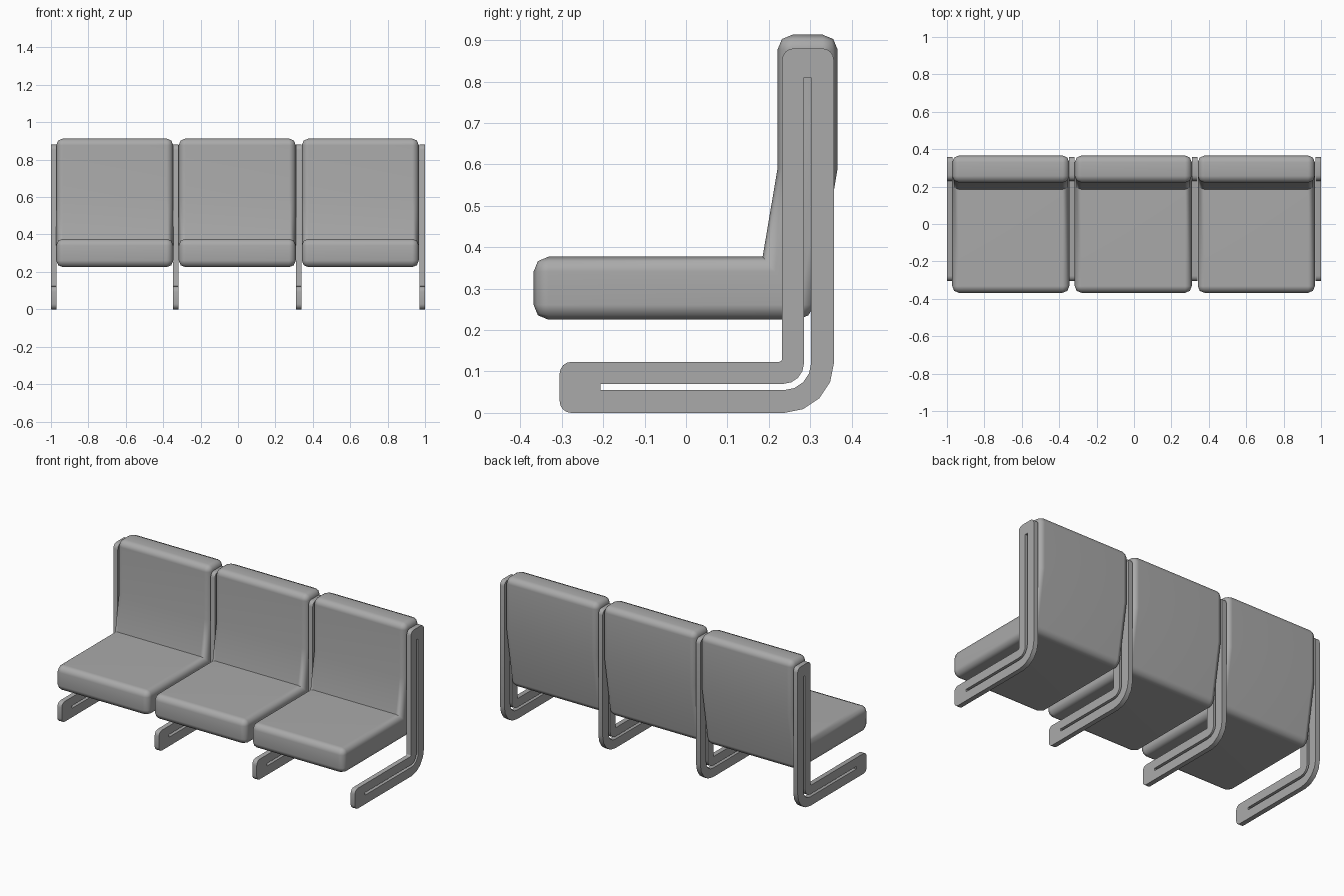
import bpy
import bmesh
from math import sin, cos, pi, radians

cube = bpy.data.objects.get("Cube")
if cube:
    bpy.data.objects.remove(cube, do_unlink=True)


def make_material(name, rgb):
    mat = bpy.data.materials.new(name)
    mat.use_nodes = True
    mat.diffuse_color = (*rgb, 1)
    mat.node_tree.nodes["Principled BSDF"].inputs["Base Color"].default_value = (*rgb, 1)
    return mat


grey = make_material("mid grey", (0.4, 0.4, 0.4))


def place(name, mesh, x):
    obj = bpy.data.objects.new(name, mesh)
    obj.location.x = x
    bpy.context.collection.objects.link(obj)
    return obj


def rounded(corners, segments=4):
    """Round square corners given as (y, z, radius)."""
    points = []
    for i, (y, z, r) in enumerate(corners):
        if r == 0:
            points.append((y, z))
            continue
        before, after = corners[i - 1], corners[(i + 1) % len(corners)]

        def step(other):
            dy, dz = other[0] - y, other[1] - z
            length = (dy * dy + dz * dz) ** 0.5
            return dy / length, dz / length

        (ay, az), (by, bz) = step(before), step(after)
        for k in range(segments + 1):
            t = k / segments * pi / 2
            u, v = r * (1 - sin(t)), r * (1 - cos(t))
            points.append((y + u * ay + v * by, z + u * az + v * bz))
    return points


def frame_mesh(loops, thickness):
    """Flat plate with a slot, cut from closed outlines."""
    curve = bpy.data.curves.new("frame_outline", "CURVE")
    curve.dimensions = "2D"
    curve.fill_mode = "BOTH"
    curve.extrude = thickness / 2
    for loop in loops:
        spline = curve.splines.new("POLY")
        spline.points.add(len(loop) - 1)
        for point, (y, z) in zip(spline.points, loop):
            point.co = (y, z, 0, 1)
        spline.use_cyclic_u = True
    helper = bpy.data.objects.new("frame_outline", curve)
    bpy.context.collection.objects.link(helper)
    bpy.context.view_layer.update()
    depsgraph = bpy.context.evaluated_depsgraph_get()
    mesh = bpy.data.meshes.new_from_object(helper.evaluated_get(depsgraph))
    bpy.data.objects.remove(helper, do_unlink=True)
    mesh.materials.clear()
    mesh.materials.append(grey)
    mesh.shade_smooth()
    mesh.set_sharp_from_angle(angle=radians(30))
    return mesh


def cushion_mesh(profile, width, radius):
    """Side profile extruded across the seat, with soft convex edges."""
    bm = bmesh.new()
    face = bm.faces.new([bm.verts.new((-width / 2, y, z)) for y, z in profile])
    side = bmesh.ops.extrude_face_region(bm, geom=[face])
    moved = [g for g in side["geom"] if isinstance(g, bmesh.types.BMVert)]
    bmesh.ops.translate(bm, verts=moved, vec=(width, 0, 0))
    bmesh.ops.recalc_face_normals(bm, faces=bm.faces)
    edges = [e for e in bm.edges if e.calc_face_angle_signed() > 0.5]
    bmesh.ops.bevel(bm, geom=edges, offset=radius, segments=2, profile=0.5,
                    affect="EDGES")
    mesh = bpy.data.meshes.new("cushion")
    bm.to_mesh(mesh)
    bm.free()
    mesh.materials.append(grey)
    mesh.shade_smooth()
    mesh.set_sharp_from_angle(angle=radians(50))
    return mesh


# Slotted L-shaped frames between and beside the seats
outline = rounded([(-0.305, 0, 0.028), (0.357, 0, 0.12), (0.357, 0.88, 0.028),
                   (0.232, 0.88, 0.028), (0.232, 0.123, 0.008),
                   (-0.305, 0.123, 0.028)])
slot = rounded([(-0.207, 0.055, 0), (0.302, 0.055, 0.065), (0.302, 0.81, 0),
                (0.285, 0.81, 0), (0.285, 0.07, 0.05), (-0.207, 0.07, 0)])
frame = frame_mesh([outline, slot], 0.029)
for i, x in enumerate((-0.9855, -0.332, 0.325, 0.9855)):
    obj = place(f"side_frame_{i + 1}", frame, x)
    obj.rotation_euler = (pi / 2, 0, pi / 2)

# Seat and backrest in one padded piece
profile = [(-0.368, 0.225), (0.304, 0.225), (0.366, 0.59), (0.366, 0.913),
           (0.221, 0.913), (0.221, 0.59), (0.185, 0.377), (-0.368, 0.377)]
cushion = cushion_mesh(profile, 0.626, 0.036)
for i, x in enumerate((-0.659, -0.004, 0.654)):
    obj = place(f"seat_cushion_{i + 1}", cushion, x)
    weighted = obj.modifiers.new("even_shading", "WEIGHTED_NORMAL")
    weighted.keep_sharp = True
